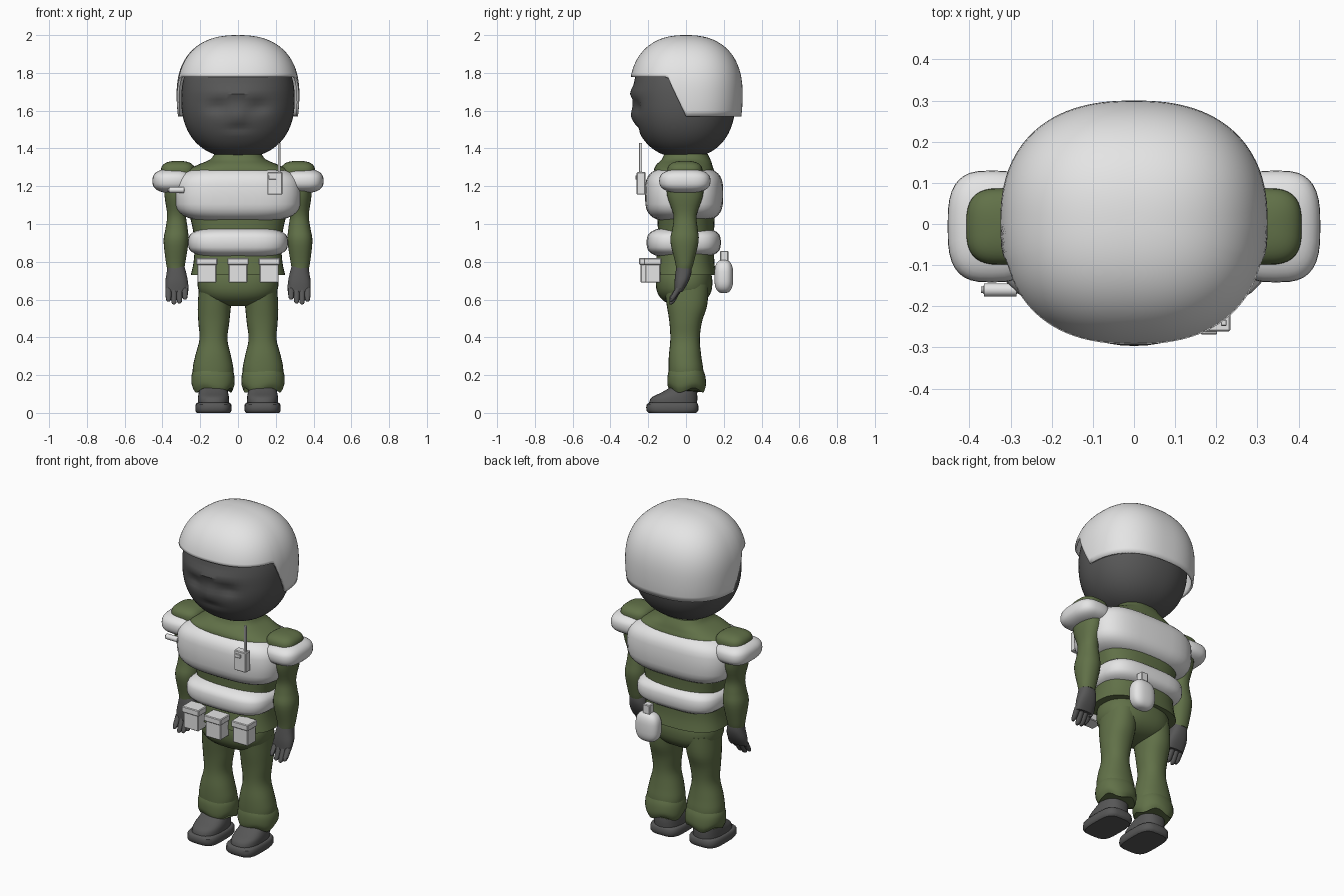
import bpy, bmesh, math
from mathutils import Vector

if "Cube" in bpy.data.objects:
    bpy.data.objects.remove(bpy.data.objects["Cube"], do_unlink=True)


def material(name, colour):
    mat = bpy.data.materials.new(name)
    mat.use_nodes = True
    mat.diffuse_color = (*colour, 1)
    mat.node_tree.nodes["Principled BSDF"].inputs["Base Color"].default_value = (*colour, 1)
    return mat


WHITE = material("pale armour", (0.78, 0.78, 0.78))
GREEN = material("olive cloth", (0.12, 0.165, 0.065))
DARK = material("dark grey", (0.095, 0.095, 0.095))
parts = []


def finish(name, bm, mat, mirrored=False):
    bmesh.ops.recalc_face_normals(bm, faces=bm.faces)
    mesh = bpy.data.meshes.new(name)
    bm.to_mesh(mesh)
    bm.free()
    mesh.materials.append(mat)
    obj = bpy.data.objects.new(name, mesh)
    bpy.context.collection.objects.link(obj)
    if mirrored:
        obj.modifiers.new("mirror", "MIRROR")
    parts.append(obj)
    return obj


def skin(rows, top=True, bottom=True):
    """Join closed rows of points into a tube, from bottom to top."""
    bm = bmesh.new()
    rows = [[bm.verts.new(p) for p in row] for row in rows]
    for low, high in zip(rows, rows[1:]):
        for i in range(len(low)):
            j = (i + 1) % len(low)
            bm.faces.new((low[i], low[j], high[j], high[i]))
    if bottom:
        bm.faces.new(rows[0][::-1])
    if top:
        bm.faces.new(rows[-1])
    return bm


def power(value, e):
    return math.copysign(abs(value) ** (2 / e), value)


def oval(angle, rx, ry, e):
    return rx * power(math.cos(angle), e), ry * power(math.sin(angle), e)


def angles(count):
    return [math.tau * i / count for i in range(count)]


def loft(name, rings, mat, e=2.2, steps=4, count=28, wave=0, mirrored=False):
    """Smooth tube through rings of (z, x, y, x radius, y radius)."""
    rings = [Vector(r) for r in rings]
    path = []
    for i in range(len(rings) - 1):
        a, b = rings[max(i - 1, 0)], rings[i]
        c, d = rings[i + 1], rings[min(i + 2, len(rings) - 1)]
        for k in range(steps):
            t = k / steps
            path.append(b + (c - a) * (t / 2) + (a * 2 - b * 5 + c * 4 - d) * (t * t / 2)
                        + (b * 3 - a - c * 3 + d) * (t ** 3 / 2))
    path.append(rings[-1])
    rows = []
    for n, (z, x, y, rx, ry) in enumerate(path):
        droop = wave * (1 - n / (len(path) - 1))
        row = []
        for a in angles(count):
            dx, dy = oval(a, rx, ry, e)
            row.append((x + dx, y + dy, z + droop * math.sin(4 * a)))
        rows.append(row)
    return finish(name, skin(rows), mat, mirrored)


def pad(name, centre, radii, mat, e=3, ez=3, count=36, layers=18, mirrored=False):
    """Rounded pillow shape."""
    rows = []
    for k in range(layers + 1):
        t = (k / layers - 0.5) * math.pi * 0.97
        s, h = power(math.cos(t), ez), power(math.sin(t), ez)
        row = []
        for a in angles(count):
            dx, dy = oval(a, radii[0] * s, radii[1] * s, e)
            row.append((centre[0] + dx, centre[1] + dy, centre[2] + radii[2] * h))
        rows.append(row)
    return finish(name, skin(rows), mat, mirrored)


def box(name, centre, size, mat, bevel=0.004):
    bm = bmesh.new()
    bmesh.ops.create_cube(bm, size=1)
    for v in bm.verts:
        v.co = Vector(centre) + Vector(a * b for a, b in zip(v.co, size))
    if bevel:
        bmesh.ops.bevel(bm, geom=bm.edges[:], offset=bevel, segments=1, affect="EDGES")
    return finish(name, bm, mat)


# Head, with the face pushed in and out by soft bumps
head = pad("head", (0, -0.01, 1.66), (0.3, 0.272, 0.31), DARK, 2.2, 2.3, 72, 48)
bumps = [(0, 1.695, 0.16, 0.025, 0.016), (0.11, 1.62, 0.055, 0.03, -0.022),
         (-0.11, 1.62, 0.055, 0.03, -0.022), (0, 1.57, 0.035, 0.04, 0.016),
         (0, 1.505, 0.07, 0.014, -0.01)]
for v in head.data.vertices:
    if v.co.y < -0.05:
        x, z = v.co.x, v.co.z
        for bx, bz, wx, wz, depth in bumps:
            v.co.y -= depth * math.exp(-((x - bx) / wx) ** 2 - ((z - bz) / wz) ** 2)

# Helmet: open shell, cut high over the face and low behind the ears
widest, crown, layers = 1.68, 2.0, 22
rows = []
for k in range(layers + 1):
    row = []
    for a in angles(96):
        x, y = oval(a, 0.325, 0.3, 2.4)
        slope = min(max((y + 0.1) / 0.1, 0), 1)
        rim = 1.78 - 0.21 * slope
        z = rim + (crown - rim) * math.sin(k / layers * math.pi * 0.485)
        u = (z - widest) / (crown - widest)
        s = (1 - u ** 2.4) ** (1 / 2.4) if u > 0 else 1 - 0.2 * u * u
        row.append((x * s, y * s, z))
    rows.append(row)
helmet = finish("helmet", skin(rows, bottom=False), WHITE)
shell = helmet.modifiers.new("thickness", "SOLIDIFY")
shell.thickness = 0.012
shell.offset = -1

# Clothed body
loft("tunic", [(0.73, 0, -0.005, 0.25, 0.165), (0.8, 0, -0.005, 0.235, 0.155),
               (0.9, 0, 0, 0.23, 0.15), (1.0, 0, 0, 0.245, 0.15),
               (1.15, 0, 0, 0.28, 0.16), (1.27, 0, -0.01, 0.28, 0.16),
               (1.31, 0, -0.01, 0.22, 0.15), (1.34, 0, 0, 0.15, 0.13),
               (1.37, 0, 0, 0.125, 0.115)], GREEN, 2.6, count=40)
pad("trouser_seat", (0, -0.01, 0.69), (0.215, 0.15, 0.125), GREEN, 2.4, 2.4)

# Armour on the torso and shoulders
pad("chest_armour", (0, -0.01, 1.157), (0.337, 0.207, 0.147), WHITE, 3.2, 3.4)
pad("waist_armour", (0, -0.012, 0.902), (0.265, 0.197, 0.083), WHITE, 3.4, 3)
pad("shoulder_pads", (0.345, -0.006, 1.228), (0.108, 0.136, 0.064), WHITE, 3, 2.6, mirrored=True)
pad("shoulder_caps", (0.318, -0.006, 1.28), (0.09, 0.093, 0.054), GREEN, 3, 2.6, mirrored=True)

# Arms
loft("arms", [(0.765, 0.33, -0.01, 0.045, 0.042), (0.8, 0.33, -0.008, 0.052, 0.05),
              (0.91, 0.328, -0.008, 0.066, 0.075), (0.98, 0.325, -0.005, 0.058, 0.066),
              (1.05, 0.325, -0.005, 0.05, 0.062), (1.15, 0.325, -0.005, 0.064, 0.095),
              (1.25, 0.32, -0.005, 0.07, 0.1)], GREEN, mirrored=True)

# Hands with four fingers and a thumb
loft("palms", [(0.64, 0.325, -0.04, 0.055, 0.02), (0.69, 0.325, -0.025, 0.06, 0.036),
               (0.74, 0.326, -0.014, 0.052, 0.042), (0.79, 0.33, -0.01, 0.042, 0.038)],
     DARK, 2.4, mirrored=True)
for i, tip in enumerate((0.6, 0.58, 0.575, 0.59)):
    x = 0.281 + 0.029 * i
    loft("fingers", [(tip, x, -0.08, 0.006, 0.006), (tip + 0.015, x, -0.072, 0.014, 0.014),
                     (0.66, x, -0.038, 0.017, 0.018)], DARK, count=12, mirrored=True)
loft("thumbs", [(0.63, 0.278, -0.045, 0.008, 0.01), (0.66, 0.275, -0.035, 0.014, 0.016),
                (0.72, 0.29, -0.02, 0.018, 0.02)], DARK, count=12, mirrored=True)

# Legs and gathered cuffs
loft("trouser_legs", [(0.13, 0.13, 0, 0.09, 0.085), (0.22, 0.132, 0, 0.108, 0.092),
                      (0.3, 0.132, -0.005, 0.095, 0.086), (0.39, 0.13, -0.005, 0.074, 0.078),
                      (0.48, 0.128, -0.002, 0.082, 0.086), (0.57, 0.125, 0.005, 0.088, 0.107),
                      (0.68, 0.115, 0, 0.09, 0.12)], GREEN, mirrored=True)
loft("trouser_cuffs", [(0.12, 0.13, 0.004, 0.1, 0.092), (0.15, 0.132, 0.004, 0.113, 0.102),
                       (0.2, 0.133, 0.002, 0.113, 0.099), (0.24, 0.132, 0, 0.098, 0.085)],
     GREEN, wave=0.013, mirrored=True)

# Shoes
loft("soles", [(0, 0.13, -0.072, 0.088, 0.125), (0.014, 0.13, -0.072, 0.096, 0.138),
               (0.045, 0.13, -0.072, 0.094, 0.136), (0.054, 0.13, -0.07, 0.084, 0.126)],
     DARK, 3.6, 2, mirrored=True)
loft("shoe_uppers", [(0.04, 0.13, -0.07, 0.082, 0.128), (0.08, 0.13, -0.062, 0.082, 0.122),
                     (0.11, 0.13, -0.034, 0.077, 0.092), (0.14, 0.13, -0.012, 0.07, 0.068),
                     (0.18, 0.13, 0, 0.06, 0.06)], DARK, 2.5, mirrored=True)

# Belt pouches
for x, y in ((-0.165, -0.175), (0, -0.2), (0.165, -0.175)):
    box("pouch", (x, y, 0.742), (0.1, 0.08, 0.105), WHITE)
    box("pouch_lid", (x, y - 0.002, 0.802), (0.113, 0.092, 0.036), WHITE)

# Radio on the chest
box("radio", (0.195, -0.238, 1.215), (0.08, 0.046, 0.12), WHITE)
box("radio_screen", (0.182, -0.264, 1.247), (0.04, 0.008, 0.022), WHITE, 0.002)
box("radio_antenna", (0.218, -0.24, 1.35), (0.014, 0.016, 0.16), WHITE, 0.002)

# Small torch beside the right shoulder
bm = bmesh.new()
bmesh.ops.create_cone(bm, cap_ends=True, segments=16, radius1=0.016, radius2=0.016, depth=0.094)
rims = [e for e in bm.edges if len({round(v.co.z, 3) for v in e.verts}) == 1]
bmesh.ops.bevel(bm, geom=rims, offset=0.008, segments=3, affect="EDGES")
for v in bm.verts:
    v.co = Vector((v.co.z - 0.325, v.co.y - 0.16, 1.18 - v.co.x))
finish("torch", bm, WHITE)

# Canteen at the back
pad("canteen", (0.11, 0.2, 0.722), (0.075, 0.05, 0.088), WHITE, 2.6, 2.8)
box("canteen_cap", (0.11, 0.203, 0.83), (0.046, 0.044, 0.056), WHITE)

# Smooth shading that keeps the hard edges
bpy.ops.object.select_all(action="DESELECT")
for obj in parts:
    obj.select_set(True)
bpy.context.view_layer.objects.active = parts[0]
bpy.ops.object.shade_smooth_by_angle(angle=math.radians(35))
